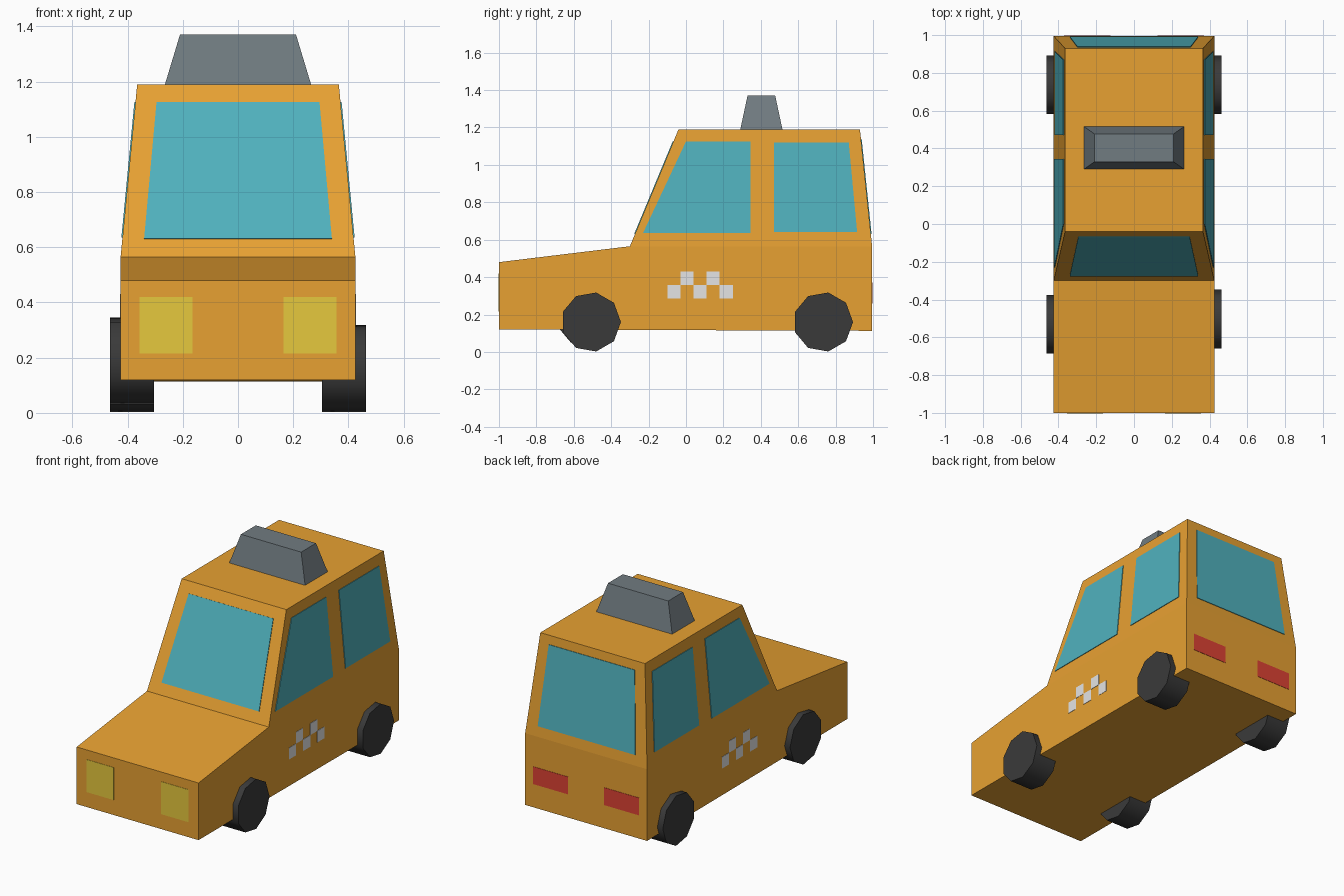
import bpy, bmesh, math
from mathutils import Vector, Matrix

if "Cube" in bpy.data.objects:
    bpy.data.objects.remove(bpy.data.objects["Cube"])


def mat(name, r, g, b):
    m = bpy.data.materials.new(name)
    m.diffuse_color = (r, g, b, 1)
    m.use_nodes = True
    m.node_tree.nodes["Principled BSDF"].inputs["Base Color"].default_value = m.diffuse_color
    return m


ORANGE = mat("orange paint", 0.80, 0.355, 0.032)
GLASS = mat("teal glass", 0.08, 0.44, 0.51)
TYRE = mat("dark rubber", 0.042, 0.042, 0.042)
GREY = mat("sign grey", 0.165, 0.20, 0.22)
YELLOW = mat("lamp yellow", 0.79, 0.58, 0.048)
RED = mat("lamp red", 0.72, 0.055, 0.033)
WHITE = mat("checker white", 0.78, 0.78, 0.78)


def finish(name, bm, material):
    bmesh.ops.recalc_face_normals(bm, faces=bm.faces)
    me = bpy.data.meshes.new(name)
    bm.to_mesh(me)
    bm.free()
    me.materials.append(material)
    ob = bpy.data.objects.new(name, me)
    bpy.context.collection.objects.link(ob)
    return ob


def plates(name, quads, material, out=0.004):
    """Thin plates lying on the body surface, one per outline."""
    bm = bmesh.new()
    for q in quads:
        pts = [Vector(p) for p in q]
        n = (pts[1] - pts[0]).cross(pts[2] - pts[0]).normalized()
        mid = sum(pts, Vector()) / len(pts)
        if n.dot(mid - Vector((0, 0.3, 0.5))) < 0:
            n.negate()
        low = [bm.verts.new(p - n * 0.001) for p in pts]
        top = [bm.verts.new(p + n * out) for p in pts]
        bm.faces.new(low)
        bm.faces.new(top)
        for i in range(len(pts)):
            j = (i + 1) % len(pts)
            bm.faces.new((low[i], low[j], top[j], top[i]))
    return finish(name, bm, material)


# Body: side profile (y, z, half width), narrowing towards the roof
WAIST, ROOF, W, WR = 0.565, 1.19, 0.425, 0.365
REAR = 0.995
profile = [(-1, 0.12, W), (-1, 0.48, W), (-0.30, WAIST, W), (-0.04, ROOF, WR),
           (0.93, ROOF, WR), (REAR, WAIST, W), (REAR, 0.113, W)]
bm = bmesh.new()
right = [bm.verts.new((w, y, z)) for y, z, w in profile]
left = [bm.verts.new((-w, y, z)) for y, z, w in profile]
for i in range(len(profile)):
    j = (i + 1) % len(profile)
    bm.faces.new((right[i], right[j], left[j], left[i]))
for side in (right, left):
    bm.faces.new([side[i] for i in (0, 1, 2, 5, 6)])
    bm.faces.new(side[2:6])
finish("body", bm, ORANGE)


# Points on the sloping cabin walls
def slope(z, a, b):
    return a + (b - a) * (z - WAIST) / (ROOF - WAIST)


def end_window(z0, w0, z1, w1, a, b):
    return [(x, slope(z, a, b), z) for x, z in ((-w0, z0), (w0, z0), (w1, z1), (-w1, z1))]


def on_side(s, outline):
    return [(s * slope(max(z, WAIST), W, WR), y, z) for y, z in outline]


def rect(a0, a1, z0, z1):
    return [(a0, z0), (a1, z0), (a1, z1), (a0, z1)]


# Windows
plates("windshield", [end_window(0.63, 0.34, 1.125, 0.295, -0.30, -0.04)], GLASS)
plates("rear_window", [end_window(0.63, 0.34, 1.135, 0.30, REAR, 0.93)], GLASS)
front_side = [(-0.23, 0.635), (0.345, 0.635), (0.345, 1.125), (0.0, 1.125)]
rear_side = [(0.47, 0.64), (0.915, 0.64), (0.87, 1.12), (0.47, 1.12)]
for s, label in ((1, "right"), (-1, "left")):
    plates(label + "_windows", [on_side(s, front_side), on_side(s, rear_side)], GLASS)
    # Checker marks: five squares in two staggered rows
    squares = [rect(-0.10 + 0.07 * i, -0.03 + 0.07 * i,
                    0.285 + 0.073 * (i % 2), 0.358 + 0.073 * (i % 2)) for i in range(5)]
    plates(label + "_checkers", [on_side(s, q) for q in squares], WHITE, 0.002)

# Lamps
for name, y, x0, x1, z0, z1, m in (("headlights", -1, 0.165, 0.356, 0.215, 0.42, YELLOW),
                                   ("tail_lights", REAR, 0.125, 0.37, 0.26, 0.37, RED)):
    plates(name, [[(s * x, y, z) for x, z in rect(x0, x1, z0, z1)] for s in (1, -1)], m, 0.002)

# Roof sign: box with a narrower top
bm = bmesh.new()
bmesh.ops.create_cube(bm, size=1)
for v in bm.verts:
    up = v.co.z > 0
    hx, hy = (0.21, 0.074) if up else (0.265, 0.113)
    v.co = (math.copysign(hx, v.co.x), 0.403 + math.copysign(hy, v.co.y), 1.37 if up else 1.188)
finish("roof_sign", bm, GREY)

# Wheels: nine-sided cylinders; the front left one sits slightly off
for name, s, y, z in (("front_right_wheel", 1, -0.508, 0.16), ("rear_right_wheel", 1, 0.733, 0.16),
                      ("front_left_wheel", -1, -0.535, 0.188), ("rear_left_wheel", -1, 0.733, 0.16)):
    bm = bmesh.new()
    bmesh.ops.create_cone(bm, cap_ends=True, segments=9, radius1=0.16, radius2=0.16, depth=0.158)
    for v in bm.verts:  # lay the axis along x with one corner pointing back
        k = round(math.atan2(v.co.y, v.co.x) / math.tau * 9 - 0.001)
        side = v.co.z
        a = k * math.tau / 9
        v.co = (s * 0.384 + side, y + 0.16 * math.cos(a), z + 0.16 * math.sin(a))
    ob = finish(name, bm, TYRE)
    bpy.ops.object.select_all(action='DESELECT')
    ob.select_set(True)
    bpy.context.view_layer.objects.active = ob
    bpy.ops.object.shade_smooth_by_angle(angle=math.radians(50))
